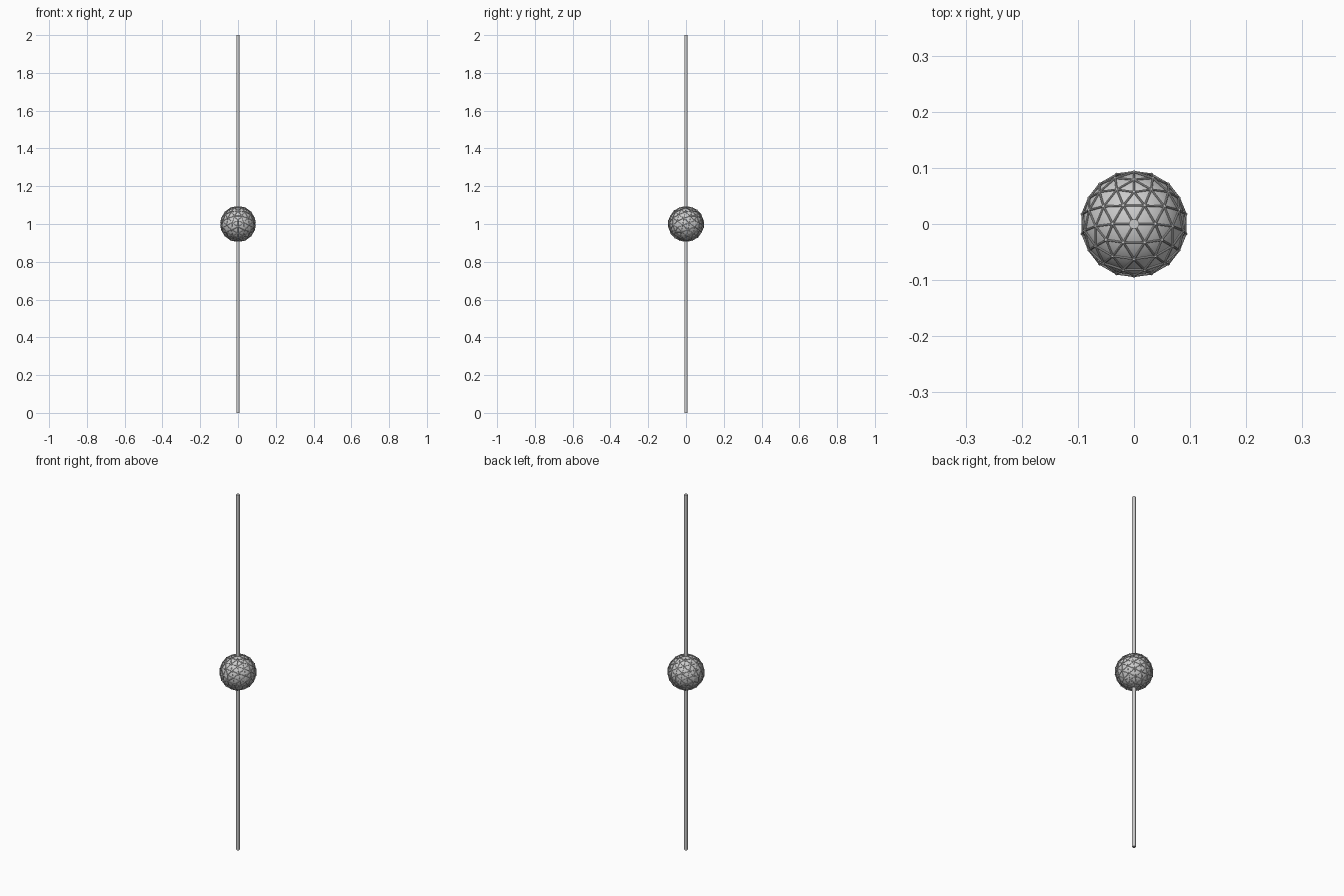
import bpy, bmesh, math
from mathutils import Vector, Matrix

if "Cube" in bpy.data.objects:
    bpy.data.objects.remove(bpy.data.objects["Cube"])

CENTRE = Vector((0, 0, 1))
FRAME_R, SPHERE_R = 0.094, 0.0905
STRUT_R, HUB_R, POLE_R = 0.0018, 0.003, 0.009


def finish(bm, name):
    mesh = bpy.data.meshes.new(name)
    bm.to_mesh(mesh)
    bm.free()
    obj = bpy.data.objects.new(name, mesh)
    bpy.context.collection.objects.link(obj)
    return obj


def add_rod(bm, a, b, radius, sides):
    d = b - a
    mat = Matrix.Translation((a + b) / 2) @ d.to_track_quat('Z', 'Y').to_matrix().to_4x4()
    bmesh.ops.create_cone(bm, cap_ends=True, segments=sides, radius1=radius,
                          radius2=radius, depth=d.length, matrix=mat)


def geodesic_points(freq):
    """Unit directions of a geodesic dome, one base face centred on +z."""
    bm = bmesh.new()
    bmesh.ops.create_icosphere(bm, subdivisions=1, radius=1)
    bm.faces.ensure_lookup_table()
    face = bm.faces[0]
    up = face.calc_center_median().normalized()
    tip = face.verts[0].co
    y = (tip - up * tip.dot(up)).normalized()
    x = y.cross(up)
    rot = Matrix((x, y, up))
    points = []
    for f in bm.faces:
        a, b, c = [rot @ v.co for v in f.verts]
        for i in range(freq + 1):
            for j in range(freq + 1 - i):
                p = (a * i + b * j + c * (freq - i - j)).normalized()
                if all((p - q).length > 0.05 for q in points):
                    points.append(p)
    bm.free()
    return points


# upright pole
bm = bmesh.new()
add_rod(bm, Vector((0, 0, 0)), Vector((0, 0, 2)), POLE_R, 12)
pole = finish(bm, "pole")

# smooth inner ball
bm = bmesh.new()
bmesh.ops.create_uvsphere(bm, u_segments=48, v_segments=32, radius=SPHERE_R,
                          matrix=Matrix.Translation(CENTRE))
for f in bm.faces:
    f.smooth = True
finish(bm, "inner_ball")

# geodesic struts between neighbouring points
points = geodesic_points(3)
bm = bmesh.new()
for i, p in enumerate(points):
    for q in points[:i]:
        if (p - q).length < 0.5:
            add_rod(bm, CENTRE + p * FRAME_R, CENTRE + q * FRAME_R, STRUT_R, 8)
finish(bm, "frame_struts")

# small round hubs where the struts meet
bm = bmesh.new()
for p in points:
    bmesh.ops.create_icosphere(bm, subdivisions=2, radius=HUB_R,
                               matrix=Matrix.Translation(CENTRE + p * FRAME_R))
for f in bm.faces:
    f.smooth = True
finish(bm, "frame_hubs")
